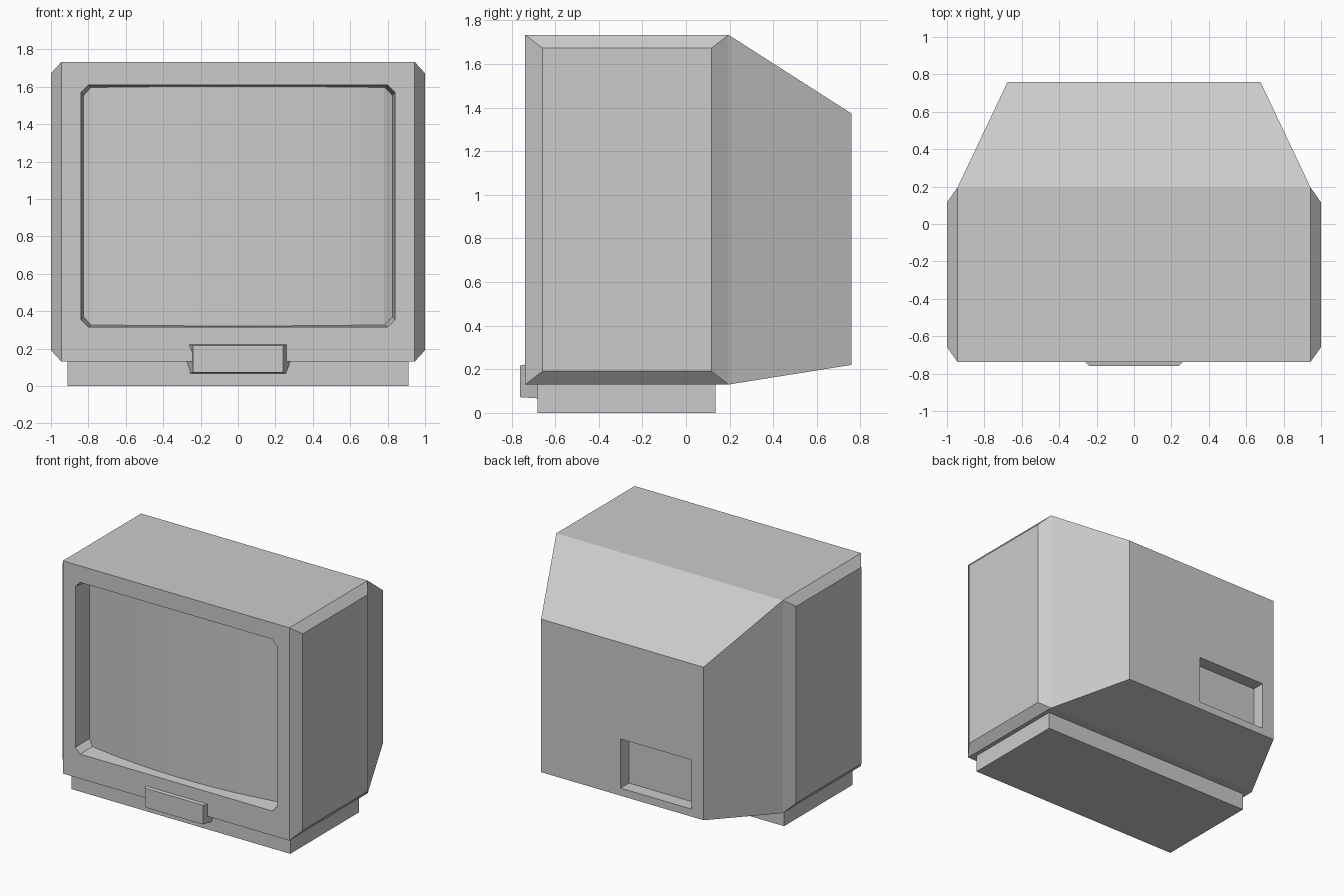
import bpy, bmesh

cube = bpy.data.objects.get("Cube")
if cube:
    bpy.data.objects.remove(cube)

grey = bpy.data.materials.new("plain grey")
grey.use_nodes = True
colour = (0.6, 0.6, 0.6, 1)
grey.diffuse_color = colour
grey.node_tree.nodes["Principled BSDF"].inputs["Base Color"].default_value = colour


def make_object(name, bm):
    bmesh.ops.recalc_face_normals(bm, faces=bm.faces)
    mesh = bpy.data.meshes.new(name)
    bm.to_mesh(mesh)
    bm.free()
    mesh.materials.append(grey)
    obj = bpy.data.objects.new(name, mesh)
    bpy.context.scene.collection.objects.link(obj)
    return obj


def loft(rings):
    """Closed solid through matching rings of points."""
    bm = bmesh.new()
    loops = [[bm.verts.new(p) for p in ring] for ring in rings]
    for a, b in zip(loops, loops[1:]):
        for i in range(len(a)):
            j = (i + 1) % len(a)
            bm.faces.new((a[i], a[j], b[j], b[i]))
    bm.faces.new(loops[0])
    bm.faces.new(loops[-1])
    bmesh.ops.recalc_face_normals(bm, faces=bm.faces)
    return bm


def rect(x0, x1, y, z0, z1):
    return [(x0, y, z0), (x1, y, z0), (x1, y, z1), (x0, y, z1)]


def octagon(hx, y, z0, z1, c):
    half = [(hx - c, z0), (hx, z0 + c), (hx, z1 - c), (hx - c, z1)]
    return [(x, y, z) for x, z in half] + [(-x, y, z) for x, z in half[::-1]]


def cut(target, bm, name):
    cutter = make_object(name, bm)
    cutter.hide_render = True
    cutter.hide_viewport = True
    mod = target.modifiers.new(name, "BOOLEAN")
    mod.operation = "DIFFERENCE"
    mod.solver = "EXACT"
    mod.object = cutter


# Cabinet with tapered back
FRONT, MID, BACK = -0.737, 0.195, 0.758
bm = loft([rect(-0.944, 0.944, FRONT, 0.13, 1.733),
           rect(-0.944, 0.944, MID, 0.13, 1.733),
           rect(-0.677, 0.677, BACK, 0.22, 1.373)])

# Raised side panels with sloping borders
sides = [f for f in bm.faces if abs(f.normal.x) > 0.99]
for face in bmesh.ops.extrude_discrete_faces(bm, faces=sides)["faces"]:
    centre = face.calc_center_median()
    for v in face.verts:
        v.co.x = 1 if centre.x > 0 else -1
        v.co.y += 0.079 if v.co.y < centre.y else -0.079
        v.co.z += 0.061 if v.co.z < centre.z else -0.061
cabinet = make_object("cabinet", bm)

# Screen opening and rear socket recess
cut(cabinet, loft([octagon(0.842, FRONT - 0.02, 0.313, 1.611, 0.04),
                   octagon(0.815, FRONT + 0.24, 0.338, 1.584, 0.04)]),
    "screen_opening_cutter")
cut(cabinet, loft([rect(-0.575, 0.014, BACK - 0.1, 0.277, 0.647),
                   rect(-0.575, 0.014, BACK + 0.1, 0.277, 0.647)]),
    "rear_recess_cutter")

# Curved screen, bulging forward in the middle, with rolled side edges
EDGE = 0.78
profile = [(-0.835, FRONT + 0.15)]
for i in range(-6, 7):
    profile.append((EDGE * i / 6, FRONT + 0.065 + 0.06 * (i / 6) ** 2))
profile += [(0.835, FRONT + 0.15), (0.835, FRONT + 0.27), (-0.835, FRONT + 0.27)]
make_object("screen", loft([[(x, y, z) for x, y in profile] for z in (0.318, 1.605)]))

# Plinth
make_object("plinth", loft([rect(-0.912, 0.912, -0.68, 0, 0.14),
                            rect(-0.912, 0.912, 0.135, 0, 0.14)]))

# Control flap on the lower front
flap_back = [(-0.258, -0.67, 0.066), (0.258, -0.67, 0.066),
             (0.32, -0.67, 0.235), (-0.32, -0.67, 0.235)]
make_object("control_flap", loft([rect(-0.24, 0.24, -0.76, 0.072, 0.217), flap_back]))
